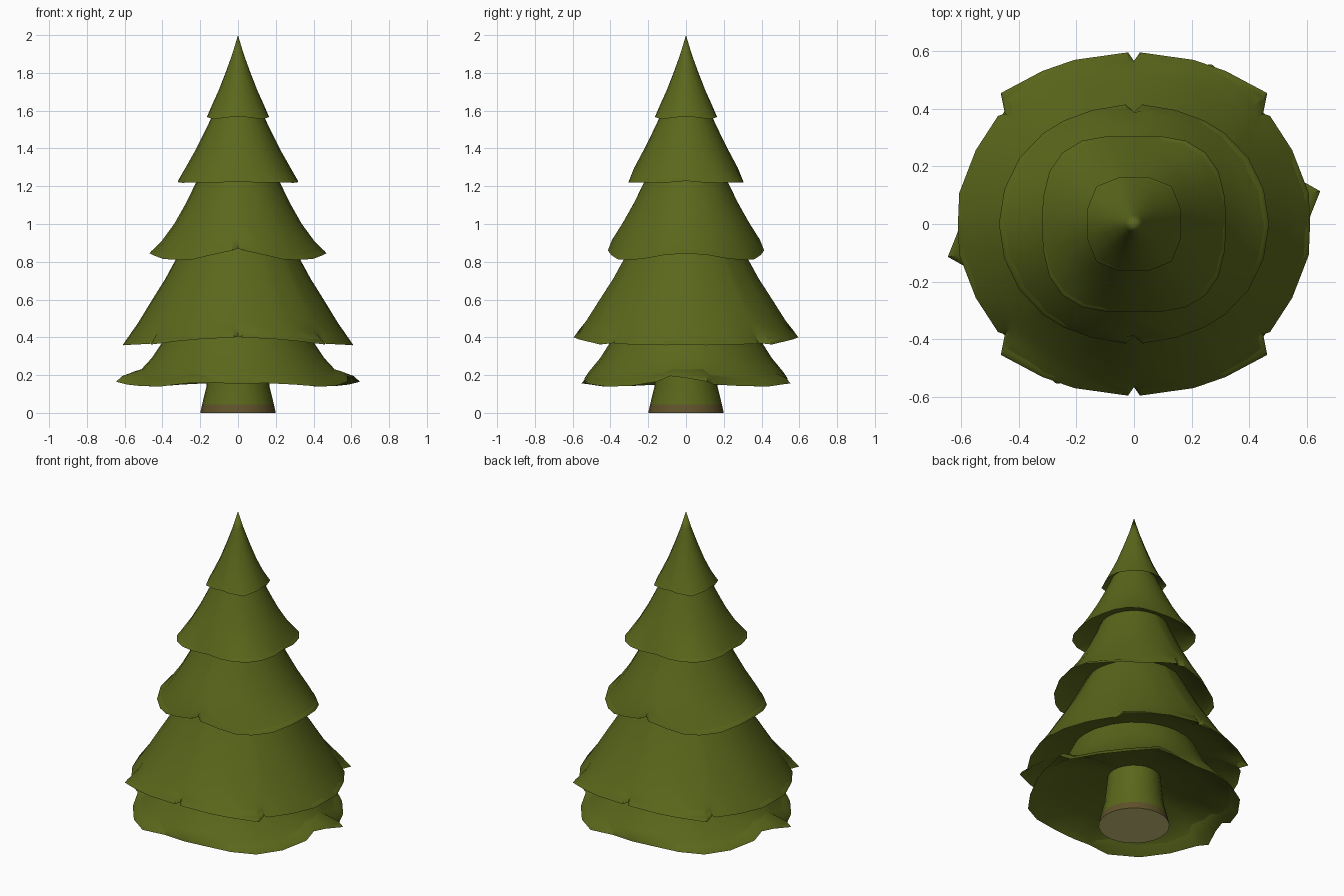
import bpy, bmesh, math

if "Cube" in bpy.data.objects:
    bpy.data.objects.remove(bpy.data.objects["Cube"])


def material(name, rgb):
    m = bpy.data.materials.new(name)
    m.diffuse_color = (*rgb, 1.0)
    m.use_nodes = True
    m.node_tree.nodes["Principled BSDF"].inputs["Base Color"].default_value = m.diffuse_color
    return m


GREEN = material("needle green", (0.103, 0.136, 0.011))
BROWN = material("bark brown", (0.115, 0.084, 0.024))
TAN = material("cut wood tan", (0.62, 0.55, 0.21))


def skin(name, rings, mats, cap_start=True, cap_end=True):
    """Bridge a list of equal point rings into one smooth-shaded object."""
    bm = bmesh.new()
    loops = [[bm.verts.new(p) for p in ring] for ring in rings]
    n = len(loops[0])
    for a, b in zip(loops, loops[1:]):
        for i in range(n):
            j = (i + 1) % n
            bm.faces.new((a[i], a[j], b[j], b[i]))
    if cap_start:
        bm.faces.new(loops[0])
    if cap_end:
        bm.faces.new(loops[-1])
    bmesh.ops.remove_doubles(bm, verts=bm.verts, dist=0.0005)
    bmesh.ops.recalc_face_normals(bm, faces=bm.faces)
    me = bpy.data.meshes.new(name)
    bm.to_mesh(me)
    bm.free()
    ob = bpy.data.objects.new(name, me)
    bpy.context.collection.objects.link(ob)
    for m in mats:
        me.materials.append(m)
    bpy.ops.object.select_all(action='DESELECT')
    ob.select_set(True)
    bpy.context.view_layer.objects.active = ob
    bpy.ops.object.shade_smooth_by_angle(angle=math.radians(38))
    return ob


def mirror_quarter(keys):
    """Rim keys (degrees, radius, z) over 0..90 mirrored to a full turn."""
    full = {}
    for a, r, z in keys:
        for b in (a, 180 - a, 180 + a, (360 - a) % 360):
            full[b] = (b, r, z)
    return [full[k] for k in sorted(full)]


def rotate_half(keys):
    return keys + [(a + 180, r, z) for a, r, z in keys]


def point(a, r, z):
    a = math.radians(a)
    return (r * math.cos(a), r * math.sin(a), z)


def tier(name, profile, rim, under):
    """Flared skirt whose rim folds fade out upwards, with a shallow hollow
    underside that runs in to the ring under=(radius, z)."""
    last = len(profile) - 1
    pr, pz = profile[-1]
    rings = []
    for i, (r, z) in enumerate(profile):
        t = i / last
        f, g = t ** 6, t ** 3
        rings.append([point(a, r * (1 + (rr / pr - 1) * f), z + (rz - pz) * g)
                      for a, rr, rz in rim])
    ur, uz = under
    for s, h in ((0.06, 0.2), (0.4, 0.6), (1.0, 1.0)):
        rings.append([point(a, rr + (ur - rr) * s, rz + (uz - rz) * h) for a, rr, rz in rim])
    return skin(name, rings, [GREEN], profile[0][0] > 0)


# Skirts of branches, bottom to top
tier("branches_lowest",
     [(0.33, 0.52), (0.41, 0.36), (0.455, 0.29), (0.515, 0.22), (0.55, 0.185), (0.585, 0.155)],
     rotate_half([(0, .60, .185), (10, .655, .165), (14, .605, .15), (30, .595, .142),
                  (47, .60, .14), (64, .615, .157), (77, .555, .16), (90, .535, .152),
                  (105, .55, .158), (121, .58, .15), (135, .60, .14), (150, .595, .142),
                  (165, .60, .165), (172, .585, .195)]), (0.14, 0.31))
tier("branches_low",
     [(0.23, 1.0), (0.325, 0.82), (0.385, 0.71), (0.455, 0.60), (0.53, 0.48), (0.568, 0.43),
      (0.605, 0.38)],
     mirror_quarter([(0, .61, .36), (10, .615, .358), (25, .605, .362), (38.5, .602, .365),
                     (40.5, .588, .37), (44.5, .647, .362), (59, .618, .38), (70, .605, .39),
                     (88, .595, .40), (90, .565, .405)]), (0.35, 0.47))
tier("branches_middle",
     [(0.14, 1.42), (0.222, 1.22), (0.275, 1.11), (0.335, 1.0), (0.40, 0.90), (0.445, 0.83)],
     mirror_quarter([(0, .468, .845), (15, .465, .835), (30, .458, .815), (45, .445, .81),
                     (56, .433, .812), (70, .42, .835), (86, .415, .86), (90, .388, .87)]),
     (0.27, 0.92))
tier("branches_high",
     [(0.075, 1.72), (0.142, 1.56), (0.18, 1.48), (0.225, 1.39), (0.28, 1.295), (0.33, 1.22)],
     mirror_quarter([(0, .318, 1.228), (16, .328, 1.22), (32, .345, 1.218), (45, .35, 1.22),
                     (58, .34, 1.22), (73, .318, 1.22), (90, .303, 1.226)]), (0.19, 1.29))
tier("branches_top",
     [(0.0, 2.0), (0.03, 1.9), (0.066, 1.8), (0.105, 1.7), (0.14, 1.625), (0.172, 1.562)],
     mirror_quarter([(0, .163, 1.57), (17, .17, 1.565), (45, .184, 1.555),
                     (73, .17, 1.565), (90, .163, 1.57)]), (0.115, 1.60))

# Flared trunk, green with a brown foot and a pale cut base
trunk = skin("trunk",
             [[point(a, r, z) for a in range(0, 360, 15)]
              for r, z in [(0.20, 0), (0.19, 0.045), (0.167, 0.14), (0.15, 0.3), (0.14, 0.4)]],
             [GREEN, BROWN, TAN])
for f in trunk.data.polygons:
    z = f.center.z
    f.material_index = 2 if z < 0.001 else 1 if z < 0.04 else 0
